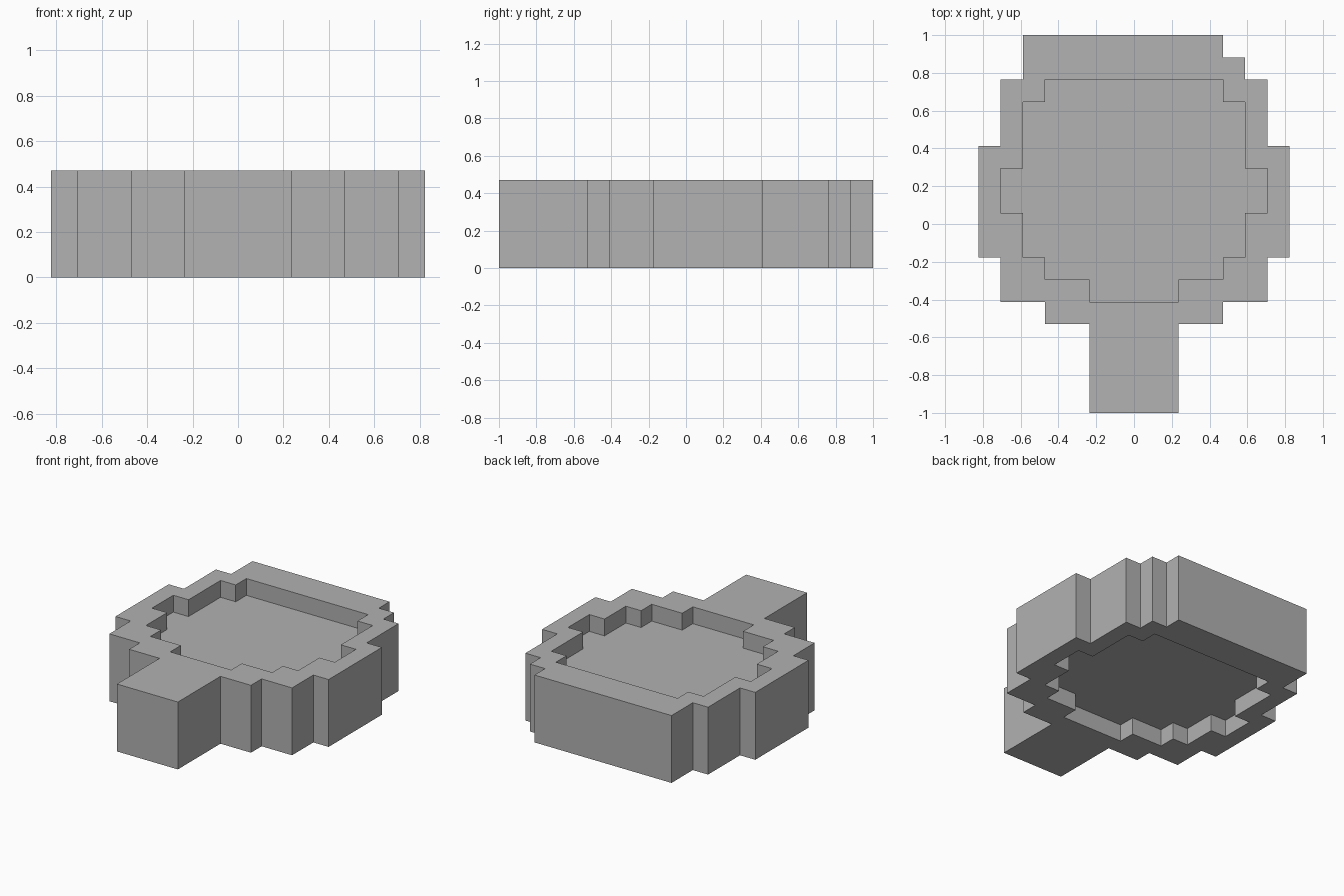
import bpy, bmesh

if "Cube" in bpy.data.objects:
    bpy.data.objects.remove(bpy.data.objects["Cube"], do_unlink=True)

U = 2 / 17          # one step of the pixel-like outline
HEIGHT = 4          # all sizes below are in steps
RECESS = 1

grey = bpy.data.materials.new("grey")
grey.use_nodes = True
colour = (0.445, 0.445, 0.445, 1)
grey.diffuse_color = colour
grey.node_tree.nodes["Principled BSDF"].inputs["Base Color"].default_value = colour


def stepped(corners):
    """Turn (x, y) points into a right-angled outline: go up, then across."""
    points = [corners[0]]
    for x, y in corners[1:]:
        points += [(points[-1][0], y), (x, y)]
    return points


def mirrored(points):
    return [(-x, y) for x, y in reversed(points)]


def prism(name, outline, bottom, top):
    bm = bmesh.new()
    face = bm.faces.new([bm.verts.new((x * U, y * U, bottom * U)) for x, y in outline])
    walls = bmesh.ops.extrude_face_region(bm, geom=[face])["geom"]
    bmesh.ops.translate(bm, vec=(0, 0, (top - bottom) * U),
                        verts=[g for g in walls if isinstance(g, bmesh.types.BMVert)])
    bmesh.ops.recalc_face_normals(bm, faces=bm.faces)
    mesh = bpy.data.meshes.new(name)
    bm.to_mesh(mesh)
    bm.free()
    mesh.materials.append(grey)
    obj = bpy.data.objects.new(name, mesh)
    bpy.context.collection.objects.link(obj)
    return obj


# Outer body with front handle; only the back left corner lacks a step
side = stepped([(2, -8.5), (4, -4.5), (6, -3.5), (7, -1.5), (6, 3.5), (5, 6.5)])
right_end = [(5, 7.5), (4, 7.5), (4, 8.5)]
left_end = [(-5, 8.5)]
body = prism("stepped_body", side + right_end + left_end + mirrored(side), 0, HEIGHT)

# Matching recesses in the top and the underside
inner = stepped([(2, -3.5), (4, -2.5), (5, -1.5), (6, 0.5), (5, 2.5), (4, 5.5)])
inner.append((4, 6.5))
recess = inner + mirrored(inner)
cutters = [prism("top_recess_cutter", recess, HEIGHT - RECESS, HEIGHT + 1),
           prism("bottom_recess_cutter", recess, -1, RECESS)]
for cutter in cutters:
    cutter.hide_render = True
    mod = body.modifiers.new("recess", "BOOLEAN")
    mod.operation = "DIFFERENCE"
    mod.solver = "EXACT"
    mod.object = cutter

# Bake the cuts and drop the cutters
bpy.context.view_layer.update()
evaluated = body.evaluated_get(bpy.context.evaluated_depsgraph_get())
result = bpy.data.meshes.new_from_object(evaluated)
body.modifiers.clear()
body.data = result
for cutter in cutters:
    bpy.data.objects.remove(cutter, do_unlink=True)
